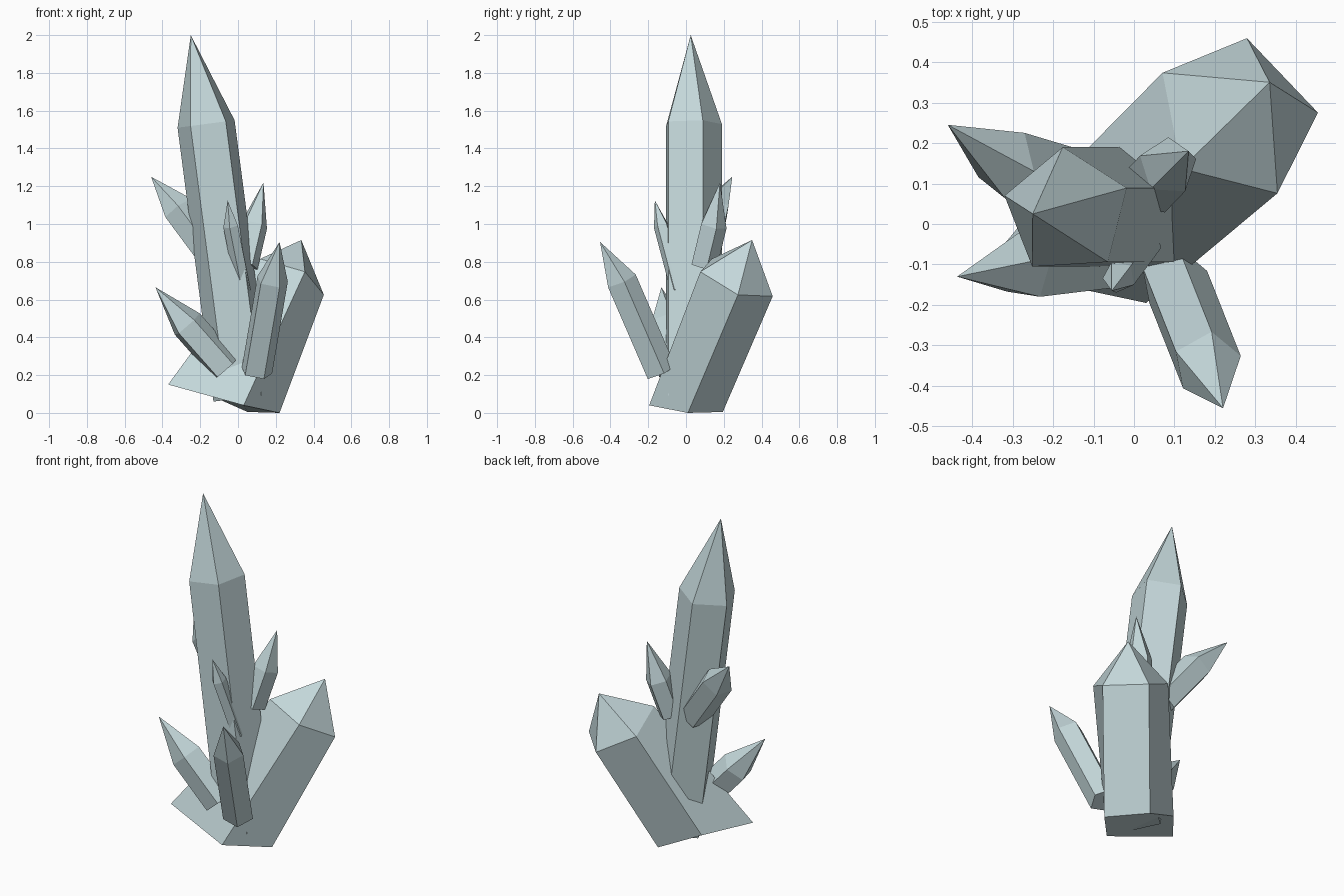
import bpy
import bmesh
from math import tau
from mathutils import Vector, Matrix

if "Cube" in bpy.data.objects:
    bpy.data.objects.remove(bpy.data.objects["Cube"])

SIDES = 5

mat = bpy.data.materials.new("pale_crystal")
mat.diffuse_color = (0.55, 0.68, 0.70, 1)
mat.use_nodes = True
mat.node_tree.nodes["Principled BSDF"].inputs["Base Color"].default_value = mat.diffuse_color


def crystal(name, base, shoulder, corner, tip, foot=None):
    """Five-sided prism along base->shoulder with a pointed cap.
    corner fixes the radius and roll; foot optionally replaces the lower ring."""
    base, shoulder, corner, tip = map(Vector, (base, shoulder, corner, tip))
    axis = (shoulder - base).normalized()
    arm = corner - shoulder
    radius = arm.length
    arm = (arm - axis * arm.dot(axis)).normalized() * radius
    arms = [Matrix.Rotation(tau * i / SIDES, 3, axis) @ arm for i in range(SIDES)]

    bm = bmesh.new()
    upper = [bm.verts.new(shoulder + a) for a in arms]
    lower = [bm.verts.new(p) for p in (foot or [base + a for a in arms])]
    apex = bm.verts.new(tip)
    for i in range(SIDES):
        j = (i + 1) % SIDES
        bm.faces.new((lower[i], lower[j], upper[j], upper[i]))
        bm.faces.new((upper[i], upper[j], apex))
    bm.faces.new(lower[::-1])
    bmesh.ops.recalc_face_normals(bm, faces=bm.faces[:])
    mesh = bpy.data.meshes.new(name)
    bm.to_mesh(mesh)
    bm.free()
    mesh.materials.append(mat)
    obj = bpy.data.objects.new(name, mesh)
    bpy.context.collection.objects.link(obj)
    return obj


# Tall central crystal
crystal("main_crystal", (0.024, 0.03, 0.08), (-0.166, 0.03, 1.53),
        (-0.32, 0.07, 1.51), (-0.25, 0.025, 2.0))

# Thick crystal leaning back right, with a splayed foot (counter-clockwise from the back)
crystal("thick_crystal", (0.0, -0.006, 0.06), (0.255, 0.264, 0.708),
        (0.28, 0.46, 0.62), (0.335, 0.35, 0.915),
        foot=[(0.05, 0.195, 0.005), (-0.185, 0.115, 0.11), (-0.37, -0.11, 0.15),
              (0.03, -0.195, 0.04), (0.22, 0.01, 0.0)])

# Medium crystals near the ground
crystal("front_right_crystal", (0.097, -0.135, 0.215), (0.18, -0.345, 0.70),
        (0.193, -0.27, 0.74), (0.22, -0.455, 0.905))
crystal("lower_left_crystal", (-0.065, -0.075, 0.235), (-0.27, -0.10, 0.467),
        (-0.235, -0.18, 0.495), (-0.437, -0.13, 0.665))

# Small crystals growing from the central one
crystal("upper_left_crystal", (-0.115, 0.09, 0.81), (-0.315, 0.15, 1.08),
        (-0.27, 0.225, 1.096), (-0.46, 0.245, 1.25))
crystal("upper_right_crystal", (0.034, 0.09, 0.78), (0.084, 0.142, 0.995),
        (0.085, 0.215, 0.98), (0.135, 0.18, 1.22))
crystal("front_small_crystal", (0.03, -0.04, 0.65), (-0.037, -0.13, 0.99),
        (-0.078, -0.135, 0.985), (-0.055, -0.165, 1.125))
